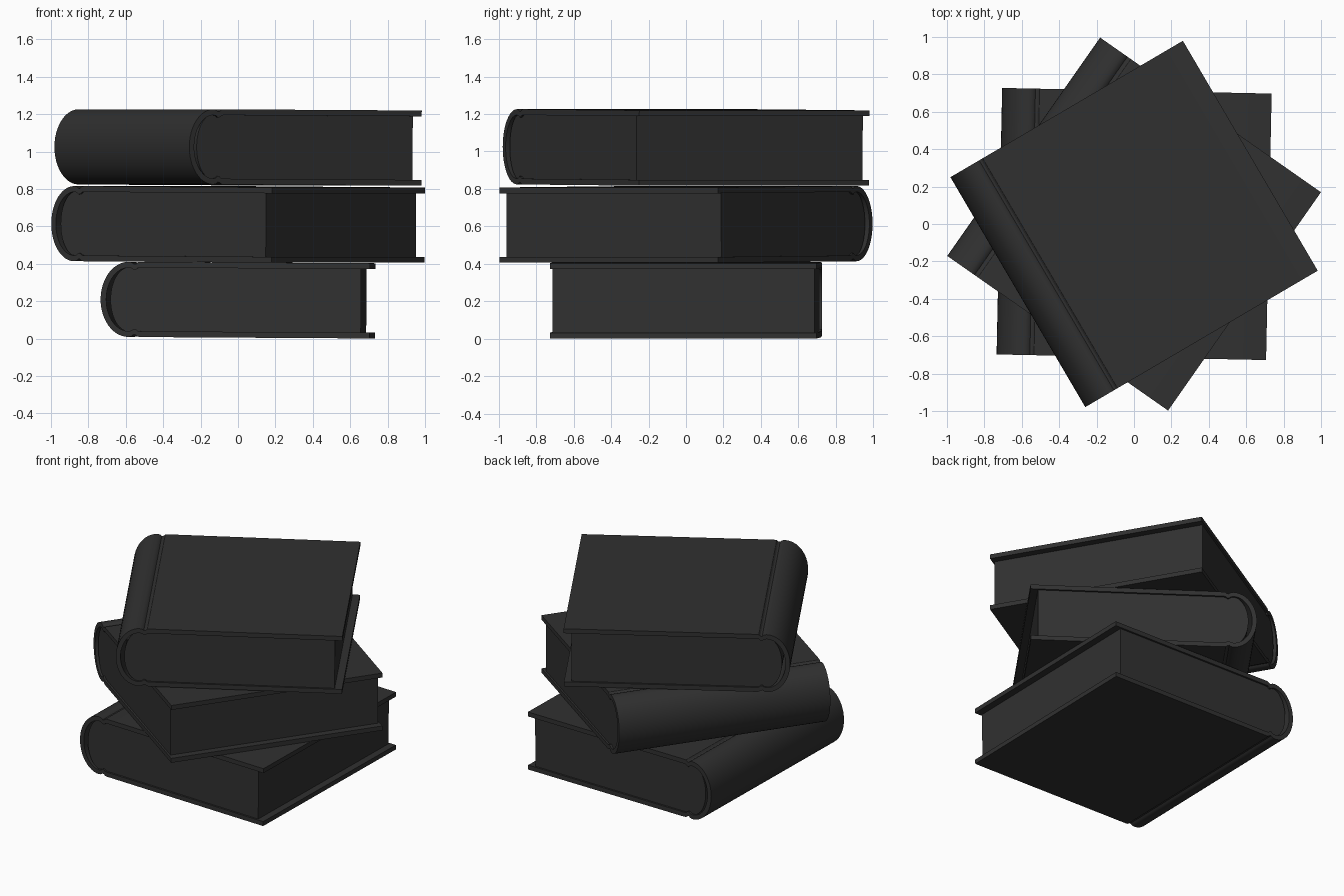
import bpy, bmesh
from math import sin, cos, pi, radians

if "Cube" in bpy.data.objects:
    bpy.data.objects.remove(bpy.data.objects["Cube"])

H, T = 0.201, 0.031          # half thickness of a book, board thickness
EDGE, CX = 0.72, -0.57       # fore-edge position, centre of the rounded spine

boards = bpy.data.materials.new("dark_grey")
boards.diffuse_color = (0.03, 0.03, 0.03, 1)
boards.use_nodes = True
boards.node_tree.nodes["Principled BSDF"].inputs["Base Color"].default_value = boards.diffuse_color


def arc(rx, rz, n=24):
    """Half ellipse bulging towards -x, from top to bottom."""
    return [(CX - rx * sin(pi * i / n), rz * cos(pi * i / n)) for i in range(n + 1)]


def cover_line(rx, rz):
    """Fore-edge, hinge groove, round spine, then the same below."""
    groove = [(-0.505, 0), (-0.521, -0.002), (-0.531, -0.011),
              (-0.543, -0.013), (-0.553, -0.004)]
    top = [(EDGE, rz)] + [(x, rz + d) for x, d in groove]
    return top + arc(rx, rz) + [(x, -z) for x, z in reversed(top)]


def extrude(name, points, faces, half_y, place):
    bm = bmesh.new()
    verts = [bm.verts.new((x, -half_y, z)) for x, z in points]
    flat = [bm.faces.new([verts[i] for i in f]) for f in faces]
    new = bmesh.ops.extrude_face_region(bm, geom=flat, use_keep_orig=True)["geom"]
    bmesh.ops.translate(bm, vec=(0, 2 * half_y, 0),
                        verts=[v for v in new if isinstance(v, bmesh.types.BMVert)])
    bmesh.ops.recalc_face_normals(bm, faces=bm.faces)
    mesh = bpy.data.meshes.new(name)
    bm.to_mesh(mesh)
    bm.free()
    mesh.materials.append(boards)
    ob = bpy.data.objects.new(name, mesh)
    bpy.context.collection.objects.link(ob)
    z, tilt, turn = place
    ob.location.z = z
    ob.rotation_euler = (0, radians(tilt), radians(turn))
    bpy.ops.object.select_all(action='DESELECT')
    ob.select_set(True)
    bpy.context.view_layer.objects.active = ob
    bpy.ops.object.shade_smooth_by_angle(angle=radians(30))
    return ob


def book(name, place):
    # case: two boards joined by the hollow round spine
    outer, inner = cover_line(0.15, H), cover_line(0.12, H - T)
    n = len(outer)
    strip = [(i, i + 1, n + i + 1, n + i) for i in range(n - 1)]
    extrude(name + "_cover", outer + inner, strip, 0.7125, place)
    # page block with rounded back, slightly inside the boards
    hz = H - T + 0.001
    pages = [(0.672, hz)] + arc(0.097, hz) + [(0.672, -hz)]
    extrude(name + "_pages", pages, [range(len(pages))], 0.70, place)


# stack: height of centre, tilt towards the fore-edge, turn
book("bottom_book", (0.206, 0.35, -1.2))
book("middle_book", (0.611, 0.35, -35.0))
book("top_book", (1.022, 0.3, 30.4))
